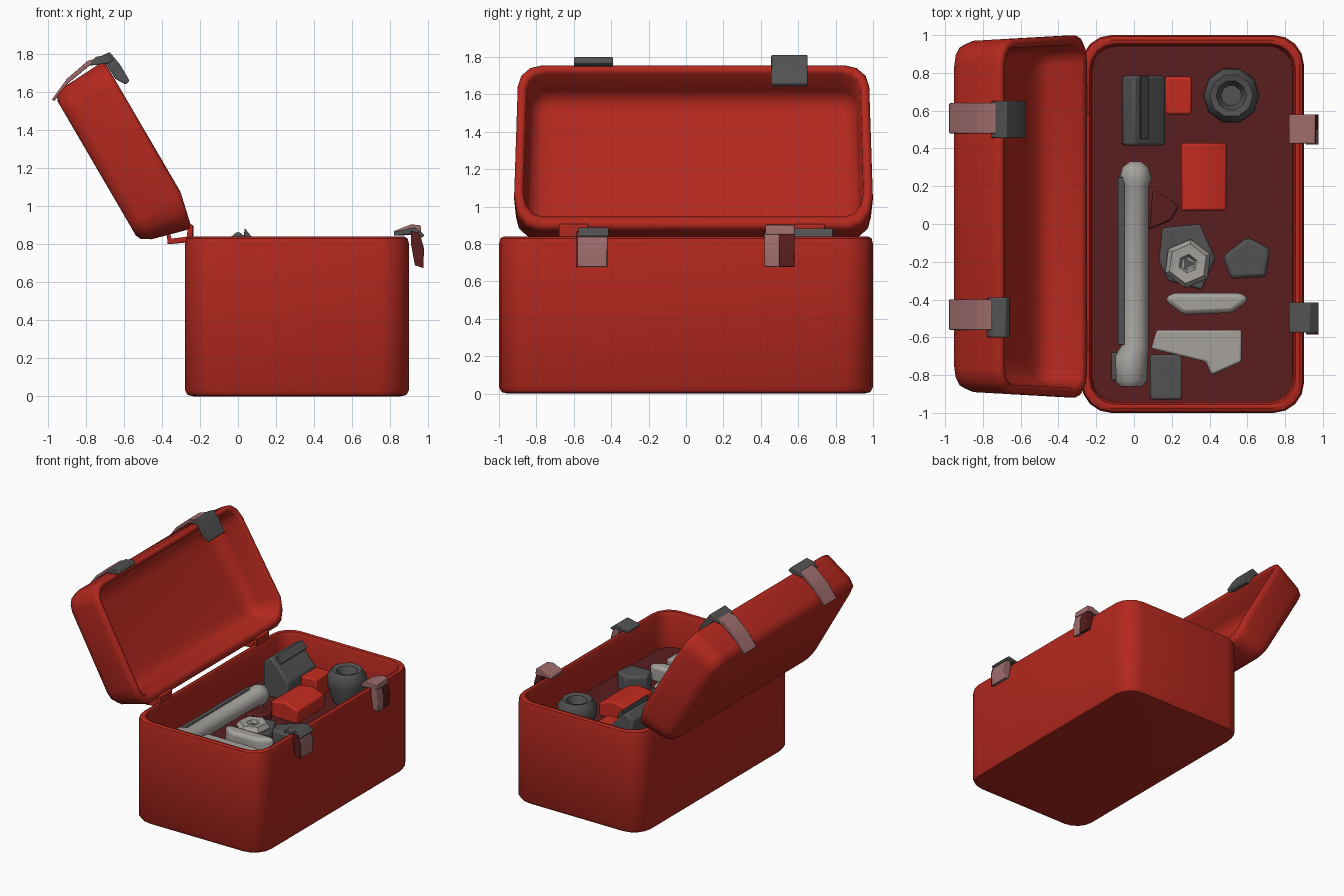
import bpy, bmesh, math
from mathutils import Matrix, Vector

if "Cube" in bpy.data.objects:
    bpy.data.objects.remove(bpy.data.objects["Cube"])


def mat(name, r, g, b):
    m = bpy.data.materials.new(name)
    m.diffuse_color = (r, g, b, 1)
    m.use_nodes = True
    m.node_tree.nodes["Principled BSDF"].inputs["Base Color"].default_value = m.diffuse_color
    return m


RED = mat("box red", 0.45, 0.021, 0.013)
BRIGHT = mat("bright red", 0.56, 0.024, 0.014)
MAROON = mat("dark maroon", 0.10, 0.0125, 0.013)
GREY = mat("dark grey", 0.085, 0.085, 0.085)
STEEL = mat("light steel", 0.38, 0.365, 0.34)
PINK = mat("dusty pink", 0.34, 0.15, 0.15)


def finish(name, bm, mats, bevel=0, angle=40):
    bmesh.ops.recalc_face_normals(bm, faces=bm.faces)
    me = bpy.data.meshes.new(name)
    bm.to_mesh(me)
    bm.free()
    for m in mats:
        me.materials.append(m)
    ob = bpy.data.objects.new(name, me)
    bpy.context.collection.objects.link(ob)
    if bevel:
        mod = ob.modifiers.new("soft edge", 'BEVEL')
        mod.width, mod.segments = bevel, 2
    bpy.ops.object.select_all(action='DESELECT')
    ob.select_set(True)
    bpy.context.view_layer.objects.active = ob
    bpy.ops.object.shade_smooth_by_angle(angle=math.radians(angle))
    return ob


def loft(name, rings, mats, last_mat=0, matrix=None, angle=40):
    """Skin closed rings of points and cap both ends."""
    bm = bmesh.new()
    vs = [[bm.verts.new(p) for p in r] for r in rings]
    n = len(vs[0])
    for a, b in zip(vs, vs[1:]):
        for i in range(n):
            j = (i + 1) % n
            bm.faces.new((a[i], a[j], b[j], b[i]))
    bm.faces.new(vs[0])
    bm.faces.new(vs[-1]).material_index = last_mat
    if matrix:
        bm.transform(matrix)
    return finish(name, bm, mats, angle=angle)


def round_rect(x0, x1, y0, y1, inset, z, rad, seg=4):
    r = max(rad - inset * 0.6, 0.03)
    x0, x1, y0, y1 = x0 + inset, x1 - inset, y0 + inset, y1 - inset
    pts = []
    for k, (cx, cy) in enumerate([(x1 - r, y1 - r), (x0 + r, y1 - r),
                                  (x0 + r, y0 + r), (x1 - r, y0 + r)]):
        for s in range(seg + 1):
            t = math.pi / 2 * (k + s / seg)
            pts.append((cx + r * math.cos(t), cy + r * math.sin(t), z))
    return pts


def lathe(name, cx, cy, profile, n, m, turn=0.0, angle=40):
    rings = [[(cx + r * math.cos(turn + 2 * math.pi * i / n),
               cy + r * math.sin(turn + 2 * math.pi * i / n), z) for i in range(n)]
             for r, z in profile]
    return loft(name, rings, [m], angle=angle)


def prism(name, pts, lo, hi, m, axis='Z', bevel=0.012):
    """Extrude an outline: (x, y) along z, or (x, z) along y."""
    bm = bmesh.new()
    put = (lambda p, h: (p[0], p[1], h)) if axis == 'Z' else (lambda p, h: (p[0], h, p[1]))
    a = [bm.verts.new(put(p, lo)) for p in pts]
    b = [bm.verts.new(put(p, hi)) for p in pts]
    bm.faces.new(a)
    bm.faces.new(b)
    for i in range(len(pts)):
        j = (i + 1) % len(pts)
        bm.faces.new((a[i], a[j], b[j], b[i]))
    return finish(name, bm, [m], bevel)


def rect(x0, x1, y0, y1):
    return [(x0, y0), (x1, y0), (x1, y1), (x0, y1)]


# Open box with rolled rim and a maroon tray floor
FLOOR = 0.55
LOW = 0.53
tub = [(0.05, 0), (0.015, 0.008), (0, 0.035), (0, 0.80), (0.008, 0.83), (0.025, 0.84),
       (0.045, 0.835), (0.055, 0.81), (0.06, FLOOR)]
loft("box_body", [round_rect(-0.28, 0.90, -1.0, 1.0, i, z, 0.16) for i, z in tub],
     [RED, MAROON], last_mat=1)


# Tilted lid, shaped like a shallow tray: local x runs up the lid, z to its outside
def droop(p):
    """Flare the hinge end of the lid and let its lip fall back."""
    x, y, z = p
    k = max(0, 1 - z / 0.3)
    near = min(1, max(0, (0.14 - x) / 0.14))
    return (x - 0.055 * k * near, y * (1.008 - 0.03 * x), z + 0.045 * k * near)


u, v = Vector((-0.504, 0, 0.864)), Vector((-0.864, 0, -0.504))
tilt = Matrix(((u.x, 0, v.x, -0.232), (0, 1, 0, 0.04), (u.z, 0, v.z, 0.955), (0, 0, 0, 1)))
lid = [(0.06, 0.318), (0.03, 0.305), (0.01, 0.25), (0, 0.05), (0, 0.015), (0.015, 0),
       (0.035, 0), (0.05, 0.02), (0.065, 0.17), (0.085, 0.225), (0.13, 0.25), (0.2, 0.258)]
loft("lid", [[droop(p) for p in round_rect(0, 0.935, -0.955, 0.955, i, z, 0.13, 3)]
             for i, z in lid], [RED], matrix=tilt, angle=60)

# Two hinges
for y in (-0.6, 0.66):
    prism("hinge", [(-0.37, 0.80), (-0.27, 0.81), (-0.235, 0.84), (-0.235, 0.90),
                    (-0.26, 0.91), (-0.27, 0.84), (-0.35, 0.83), (-0.36, 0.87), (-0.375, 0.87)],
          y - 0.08, y + 0.08, RED, 'Y', 0.005)

# Catches on the lid
for y0, y1 in ((0.48, 0.64), (-0.56, -0.40)):
    prism("lid_catch_strap", [(-0.98, 1.56), (-0.965, 1.555), (-0.89, 1.65), (-0.78, 1.74),
                              (-0.70, 1.765), (-0.70, 1.79), (-0.79, 1.765), (-0.90, 1.67)],
          y0, y1, PINK, 'Y', 0.004)
prism("lid_catch_plate", [(-0.76, 1.75), (-0.73, 1.785), (-0.675, 1.812), (-0.62, 1.745),
                          (-0.57, 1.66), (-0.59, 1.64), (-0.645, 1.67), (-0.70, 1.76)],
      0.455, 0.65, GREY, 'Y', 0.006)
prism("lid_catch_plate", [(-0.78, 1.74), (-0.75, 1.785), (-0.68, 1.80), (-0.655, 1.77),
                          (-0.68, 1.75)], -0.60, -0.39, GREY, 'Y', 0.006)

# Catches on the box rim
hook = [(0.91, 0.80), (0.93, 0.69), (0.975, 0.675), (0.978, 0.78), (0.955, 0.86), (0.91, 0.87)]
prism("box_catch_hook", hook, -0.58, -0.42, PINK, 'Y', 0.006)
prism("box_catch_side", hook, -0.586, -0.579, MAROON, 'Y', 0)
prism("box_catch_plate", [(0.82, 0.845), (0.82, 0.865), (0.93, 0.89), (0.98, 0.85),
                          (0.97, 0.835), (0.92, 0.855)], -0.575, -0.415, GREY, 'Y', 0.005)
prism("box_catch_hook", hook, 0.42, 0.50, PINK, 'Y', 0.006)
prism("box_catch_hook_dark", hook, 0.50, 0.58, MAROON, 'Y', 0.006)
prism("box_catch_cap", [(0.82, 0.845), (0.82, 0.87), (0.91, 0.905), (0.96, 0.90),
                        (0.965, 0.85), (0.92, 0.85)], 0.425, 0.58, PINK, 'Y', 0.006)

# Long wrench: shaft with a rounded far end and a fat head, dark strip on one side
shaft = [(-0.86, 0.06), (-0.83, 0.085), (-0.70, 0.09), (-0.64, 0.07), (0.20, 0.07),
         (0.24, 0.085), (0.30, 0.07), (0.33, 0.03)]
loft("wrench", [[(-0.025 * (y < -0.65) + 0.008 + r * math.cos(t * math.pi / 5), y,
                  0.625 + r * math.sin(t * math.pi / 5)) for t in range(10)]
                for y, r in shaft], [STEEL])
prism("wrench_dark_strip", rect(-0.085, -0.05, -0.64, 0.25), LOW, 0.675, GREY, bevel=0.005)
prism("wrench_dark_jaw", rect(-0.12, -0.08, -0.83, -0.68), LOW, 0.65, GREY, bevel=0.01)

# Grey wedge tool that pokes over the rim
prism("wedge_tool", [(-0.065, 0.54), (0.16, 0.54), (0.165, 0.70), (0.05, 0.83), (0.0, 0.87),
                     (-0.06, 0.82)], 0.415, 0.785, GREY, 'Y', 0.015)
prism("wedge_tool_blade", [(0.03, 0.84), (0.07, 0.81), (0.08, 0.83), (0.035, 0.885)],
      0.45, 0.785, GREY, 'Y', 0.004)

# Red blocks
prism("small_red_block", rect(0.165, 0.305, 0.58, 0.78), LOW, 0.70, BRIGHT)
prism("large_red_block", [(0.25, 0.58), (0.49, 0.58), (0.49, 0.69), (0.38, 0.73), (0.25, 0.71)],
      0.07, 0.43, BRIGHT, 'Y')
prism("dark_scrap", [(0.08, -0.03), (0.2, 0.02), (0.24, 0.1), (0.1, 0.18)], LOW, 0.6, MAROON)

# Rolls, nuts and washers
lathe("grey_roll", 0.515, 0.68, [(0.10, LOW), (0.15, 0.70), (0.145, 0.77), (0.115, 0.81),
                                 (0.08, 0.80), (0.055, 0.74)], 10, GREY, 0, 50)
prism("grey_pad", [(0.15, -0.02), (0.35, -0.0), (0.43, -0.18), (0.36, -0.35), (0.18, -0.30),
                   (0.13, -0.20)], LOW, 0.60, GREY)
lathe("light_nut", 0.285, -0.21, [(0.11, 0.58), (0.13, 0.62), (0.105, 0.655), (0.05, 0.65),
                                  (0.035, 0.625)], 6, STEEL, 0.4)
lathe("light_nut_hole", 0.285, -0.21, [(0.042, 0.62), (0.042, 0.628)], 3, GREY)
prism("grey_nut", [(0.60, -0.07), (0.72, -0.13), (0.70, -0.28), (0.51, -0.29), (0.47, -0.17)],
      LOW, 0.68, GREY, bevel=0.02)

# Light hand tools at the near end
prism("curved_tool", [(0.16, -0.40), (0.20, -0.365), (0.57, -0.365), (0.61, -0.40),
                      (0.52, -0.47), (0.26, -0.48)], LOW, 0.67, STEEL, bevel=0.025)
prism("angled_tool", [(0.12, -0.56), (0.57, -0.56), (0.57, -0.73), (0.41, -0.80),
                      (0.38, -0.73), (0.09, -0.66)], LOW, 0.65, STEEL)
prism("grey_block", rect(0.085, 0.255, -0.93, -0.69), LOW, 0.64, GREY)
